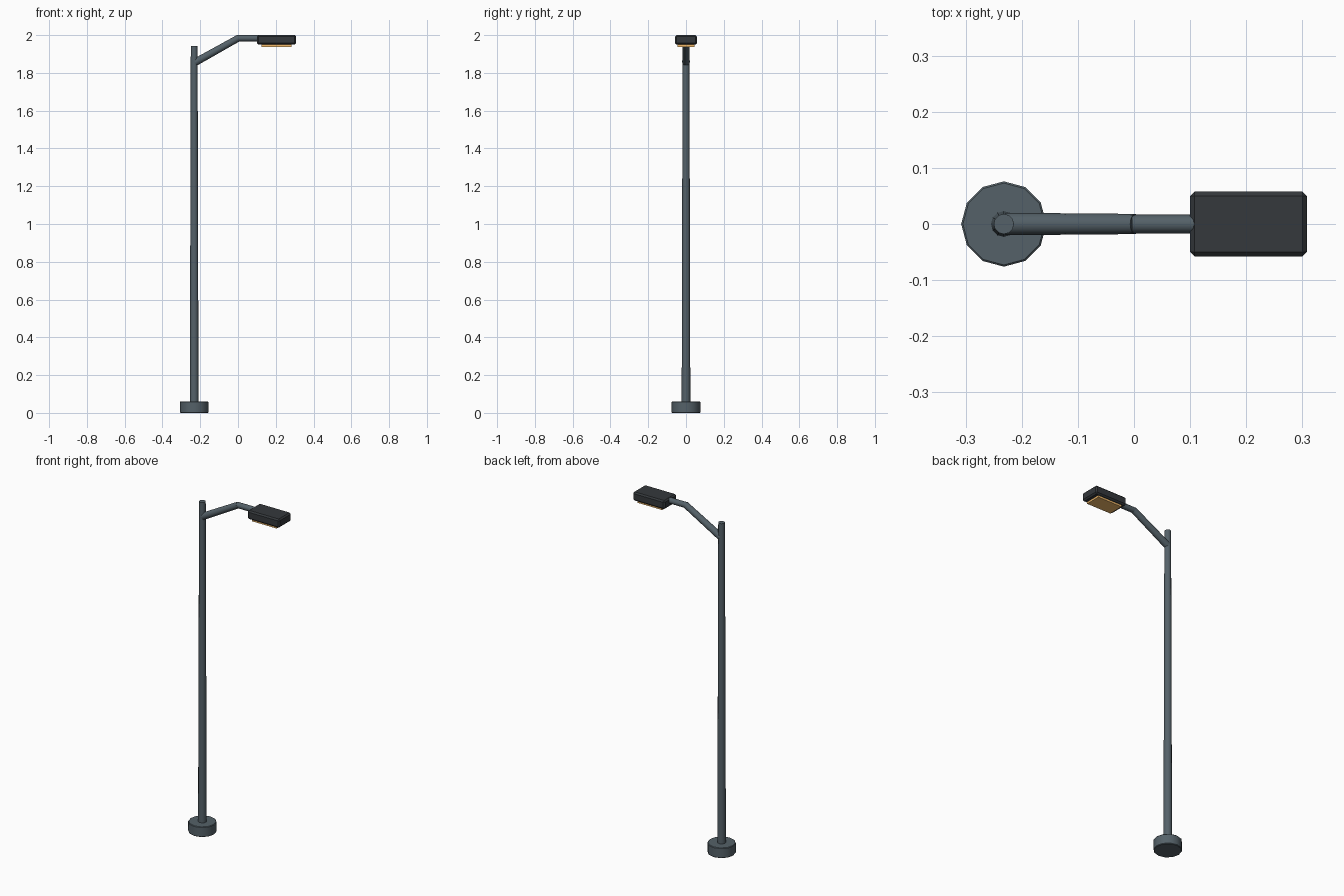
import bpy, math
from mathutils import Vector

if "Cube" in bpy.data.objects:
    bpy.data.objects.remove(bpy.data.objects["Cube"])

PX = -0.232  # pole axis


def paint(name, color):
    m = bpy.data.materials.new(name)
    m.diffuse_color = (*color, 1)
    m.use_nodes = True
    m.node_tree.nodes["Principled BSDF"].inputs["Base Color"].default_value = m.diffuse_color
    return m


STEEL = paint("steel", (0.09, 0.12, 0.14))
DARK = paint("dark_housing", (0.035, 0.04, 0.045))
AMBER = paint("amber_lens", (0.9, 0.5, 0.15))


def bevel(ob, width):
    mod = ob.modifiers.new("Bevel", 'BEVEL')
    mod.width = width
    mod.segments = 1
    mod.limit_method = 'ANGLE'
    mod.angle_limit = math.radians(40)


def tube(name, a, b, r1, r2, sides=12):
    a, b = Vector(a), Vector(b)
    d = b - a
    bpy.ops.mesh.primitive_cone_add(vertices=sides, radius1=r1, radius2=r2,
                                    depth=d.length, location=(a + b) / 2)
    ob = bpy.context.object
    ob.name = name
    ob.rotation_euler = (0, math.atan2(d.x, d.z), 0)
    ob.data.materials.append(STEEL)
    bpy.ops.object.shade_smooth_by_angle(angle=math.radians(40))
    return ob


def box(name, lo, hi, mat, width):
    lo, hi = Vector(lo), Vector(hi)
    bpy.ops.mesh.primitive_cube_add(size=1, location=(lo + hi) / 2)
    ob = bpy.context.object
    ob.name = name
    ob.scale = hi - lo
    bpy.ops.object.transform_apply(location=False, rotation=False, scale=True)
    ob.data.materials.append(mat)
    if width:
        bevel(ob, width)
    return ob


# Footing and tapered pole
bevel(tube("base", (PX, 0, 0), (PX, 0, 0.06), 0.076, 0.076), 0.003)
tube("pole", (PX, 0, 0.05), (PX, 0, 1.943), 0.023, 0.018)

# Two-part arm: sloped brace, then level spigot
tube("arm_slope", (PX + 0.005, 0, 1.856), (0.002, 0, 1.984), 0.02, 0.018)
tube("arm_level", (-0.004, 0, 1.983), (0.12, 0, 1.983), 0.0165, 0.0165)

# Lamp head with lens underneath
box("lamp_head", (0.1, -0.058, 1.949), (0.308, 0.058, 2.0), DARK, 0.008)
box("lens", (0.124, -0.046, 1.938), (0.284, 0.046, 1.955), AMBER, 0)
